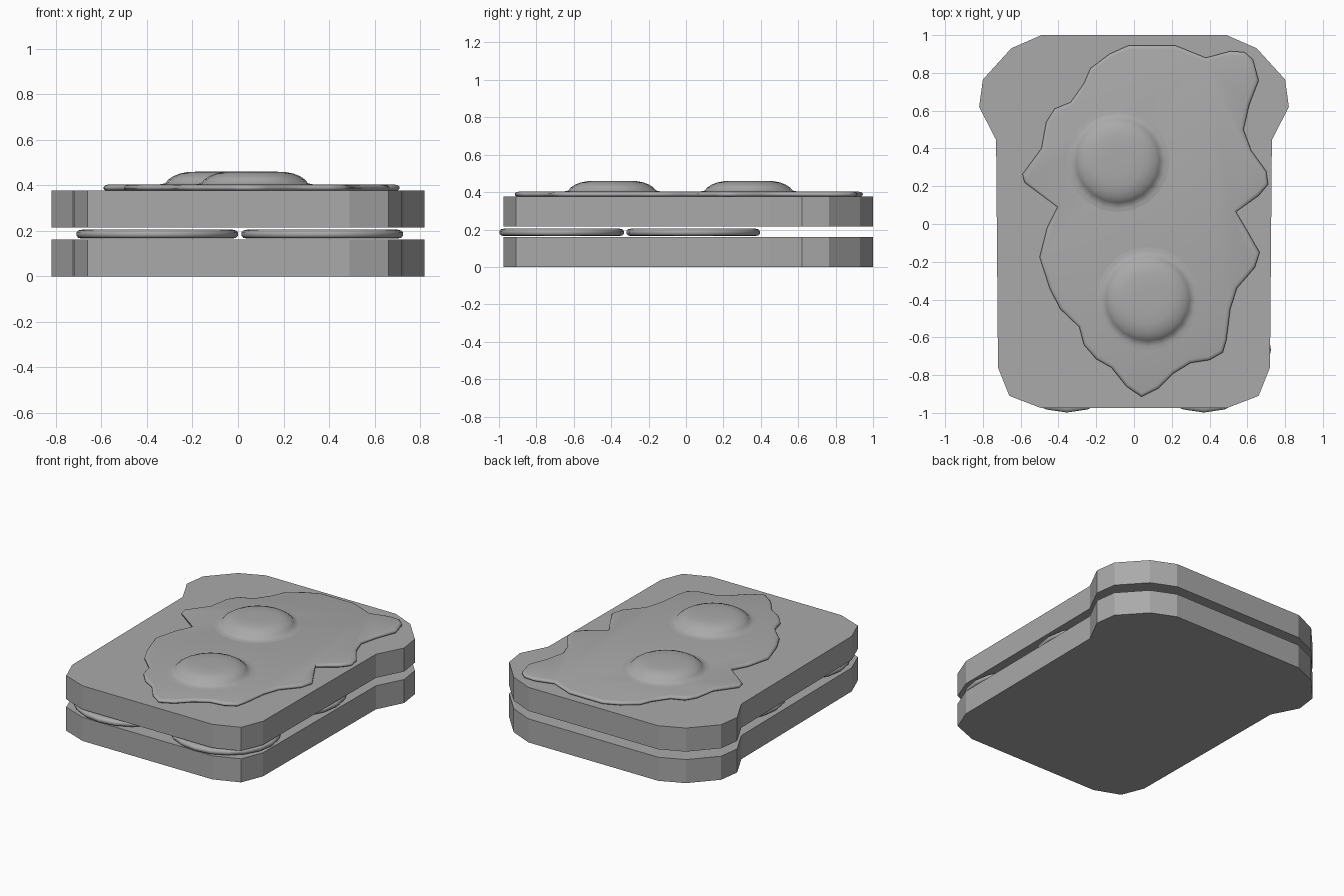
import bpy
import bmesh
import math
from mathutils import Vector

cube = bpy.data.objects.get("Cube")
if cube:
    bpy.data.objects.remove(cube, do_unlink=True)

# One plain grey for every part
grey = bpy.data.materials.new("plain_grey")
grey.use_nodes = True
shade = (0.4, 0.4, 0.4, 1.0)
grey.diffuse_color = shade
grey.node_tree.nodes["Principled BSDF"].inputs["Base Color"].default_value = shade


def offset_loop(points, distance):
    """Move every corner of a closed clockwise outline inwards."""
    result = []
    for i, point in enumerate(points):
        before = Vector(points[i - 1])
        after = Vector(points[(i + 1) % len(points)])
        along = (after - before).normalized()
        result.append(Vector(point) + Vector((along.y, -along.x)) * distance)
    return result


def loft(name, loops, smooth=True, angle=40):
    """Skin a stack of (outline, height) loops and cap both ends."""
    bm = bmesh.new()
    rings = [[bm.verts.new((p[0], p[1], z)) for p in outline] for outline, z in loops]
    for low, high in zip(rings, rings[1:]):
        for i in range(len(low)):
            j = (i + 1) % len(low)
            bm.faces.new((low[i], low[j], high[j], high[i]))
    bm.faces.new(rings[0])
    bm.faces.new(rings[-1])
    bmesh.ops.recalc_face_normals(bm, faces=bm.faces)
    mesh = bpy.data.meshes.new(name)
    bm.to_mesh(mesh)
    bm.free()
    mesh.materials.append(grey)
    if smooth:
        mesh.shade_smooth()
        mesh.set_sharp_from_angle(angle=math.radians(angle))
    obj = bpy.data.objects.new(name, mesh)
    bpy.context.collection.objects.link(obj)
    return obj


def ellipse(cx, cy, rx, ry, sides):
    steps = [math.tau * i / sides for i in range(sides)]
    return [(cx + rx * math.cos(a), cy + ry * math.sin(a)) for a in steps]


# Bread slices: mirrored half outline, flat shaded
half = [(0.49, 1.0), (0.65, 0.93), (0.80, 0.765), (0.82, 0.62), (0.73, 0.445),
        (0.72, -0.76), (0.66, -0.91), (0.49, -0.975)]
bread = half + [(-x, y) for x, y in reversed(half)]
for name, bottom in (("lower_bread", 0.0), ("upper_bread", 0.215)):
    loft(name, [(bread, bottom), (bread, bottom + 0.161)], smooth=False)

# Four round filling slices with rolled edges
for row, cy, ry in (("front", -0.665, 0.333), ("back", 0.038, 0.357)):
    for side, cx in (("right", -0.355), ("left", 0.37)):
        profile = [(0.025, 0.165), (0.008, 0.169), (0, 0.178),
                   (0, 0.192), (0.008, 0.201), (0.025, 0.205)]
        loft(f"filling_{row}_{side}",
             [(ellipse(cx, cy, 0.355 - d, ry - d, 20), z) for d, z in profile], angle=60)

# Egg white: wavy clockwise outline with a rounded rim
egg = [(-0.03, 0.945), (0.22, 0.945), (0.38, 0.88), (0.51, 0.915), (0.585, 0.91),
       (0.63, 0.87), (0.66, 0.76), (0.61, 0.63), (0.58, 0.50), (0.62, 0.39),
       (0.70, 0.28), (0.71, 0.21), (0.66, 0.15), (0.54, 0.065), (0.59, -0.02),
       (0.665, -0.15), (0.64, -0.23), (0.545, -0.34), (0.51, -0.45), (0.49, -0.61),
       (0.47, -0.68), (0.40, -0.72), (0.30, -0.735), (0.21, -0.79), (0.13, -0.87),
       (0.04, -0.915), (-0.04, -0.86), (-0.12, -0.76), (-0.20, -0.715),
       (-0.265, -0.64), (-0.29, -0.545), (-0.39, -0.45), (-0.445, -0.345),
       (-0.50, -0.175), (-0.46, -0.02), (-0.405, 0.09), (-0.58, 0.22),
       (-0.59, 0.265), (-0.49, 0.40), (-0.465, 0.54), (-0.42, 0.61),
       (-0.335, 0.645), (-0.265, 0.745), (-0.23, 0.825), (-0.13, 0.90)]
rim = [(0.008, 0.377), (0, 0.384), (0, 0.392), (0.007, 0.399), (0.02, 0.402)]
loft("egg_white", [(offset_loop(egg, d), z) for d, z in rim], angle=60)

# Yolks: flattened domes with a soft skirt
dome = [(0.29, 0.400), (0.255, 0.404), (0.235, 0.408), (0.222, 0.424),
        (0.20, 0.439), (0.17, 0.451), (0.135, 0.458), (0.07, 0.460)]
for name, cx, cy in (("back_yolk", -0.085, 0.335), ("front_yolk", 0.073, -0.395)):
    loft(name, [(ellipse(cx, cy, r, r, 20), z) for r, z in dome], angle=60)
